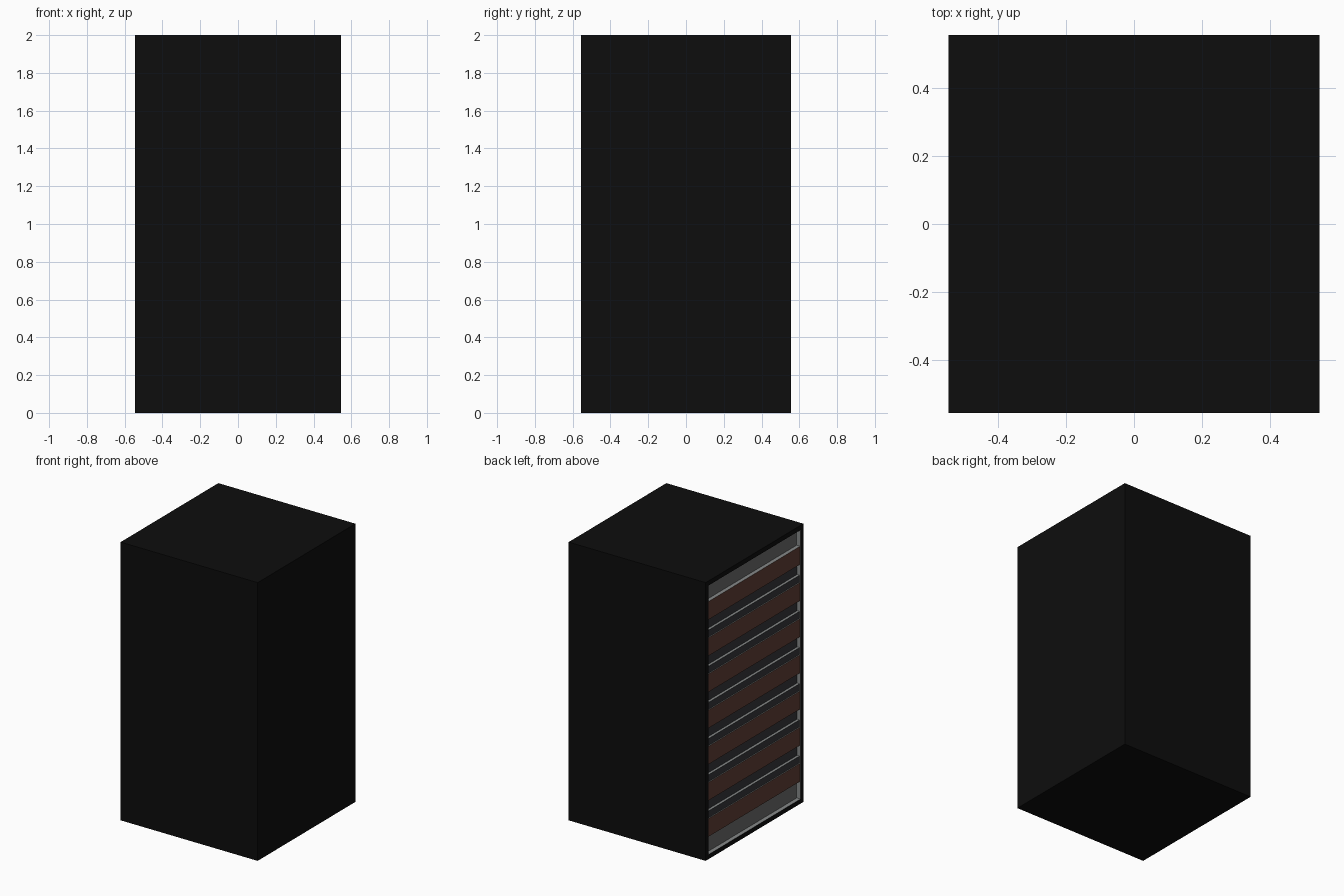
import bpy, bmesh

if "Cube" in bpy.data.objects:
    bpy.data.objects.remove(bpy.data.objects["Cube"])


def material(name, r, g, b):
    m = bpy.data.materials.new(name)
    m.diffuse_color = (r, g, b, 1)
    m.use_nodes = True
    m.node_tree.nodes["Principled BSDF"].inputs["Base Color"].default_value = m.diffuse_color
    return m


BLACK = material("black", 0.004, 0.004, 0.004)
GREY = material("grey", 0.15, 0.15, 0.15)
LIGHT = material("light grey", 0.24, 0.25, 0.25)
DARK = material("dark grey", 0.036, 0.038, 0.042)
BROWN = material("brown", 0.12, 0.05, 0.036)

X, Y, H = 0.545, 0.555, 2.0     # half width, half depth, height
RIM, DEPTH = 0.033, 0.03        # rim of the open left side and its recess


def finish(name, bm, mats):
    mesh = bpy.data.meshes.new(name)
    bm.to_mesh(mesh)
    bm.free()
    for m in mats:
        mesh.materials.append(m)
    ob = bpy.data.objects.new(name, mesh)
    bpy.context.collection.objects.link(ob)
    return ob


def box_mesh(lo, hi):
    bm = bmesh.new()
    bmesh.ops.create_cube(bm, size=1)
    for v in bm.verts:
        for i in range(3):
            v.co[i] = (lo[i] + hi[i]) / 2 + v.co[i] * (hi[i] - lo[i])
    bm.normal_update()
    return bm


def left_face(bm):
    return min(bm.faces, key=lambda f: f.calc_center_median().x)


# Cabinet: closed black box with a shallow grey recess on its left side
bm = box_mesh((-X, -Y, 0), (X, Y, H))
face = left_face(bm)
bmesh.ops.inset_region(bm, faces=[face], thickness=RIM, use_even_offset=True)
sides = bmesh.ops.inset_region(bm, faces=[face], thickness=0, depth=0)["faces"]
for v in face.verts:
    v.co.x += DEPTH
face.material_index = 1
for f in sides:
    f.material_index = 2
finish("cabinet", bm, [BLACK, GREY, LIGHT])


def slat(name, front_x, z0, z1, front):
    """Bar across the recess: light grey with a coloured front face."""
    w = Y - RIM
    bm = box_mesh((front_x, -w, z0), (-X + DEPTH, w, z1))
    left_face(bm).material_index = 1
    return finish(name, bm, [LIGHT, front])


# Seven brown slats, with a dark panel and a ledge in each gap
PITCH = 0.26
for i in range(7):
    top = 1.85 - i * PITCH
    slat(f"brown_slat_{i + 1}", -X + 0.002, top - 0.13, top, BROWN)
    if i < 6:
        slat(f"gap_panel_{i + 1}", -X + DEPTH - 0.003, top - PITCH, top - 0.13, DARK)
        slat(f"gap_ledge_{i + 1}", -X + 0.008, top - PITCH, top - 0.21, DARK)
